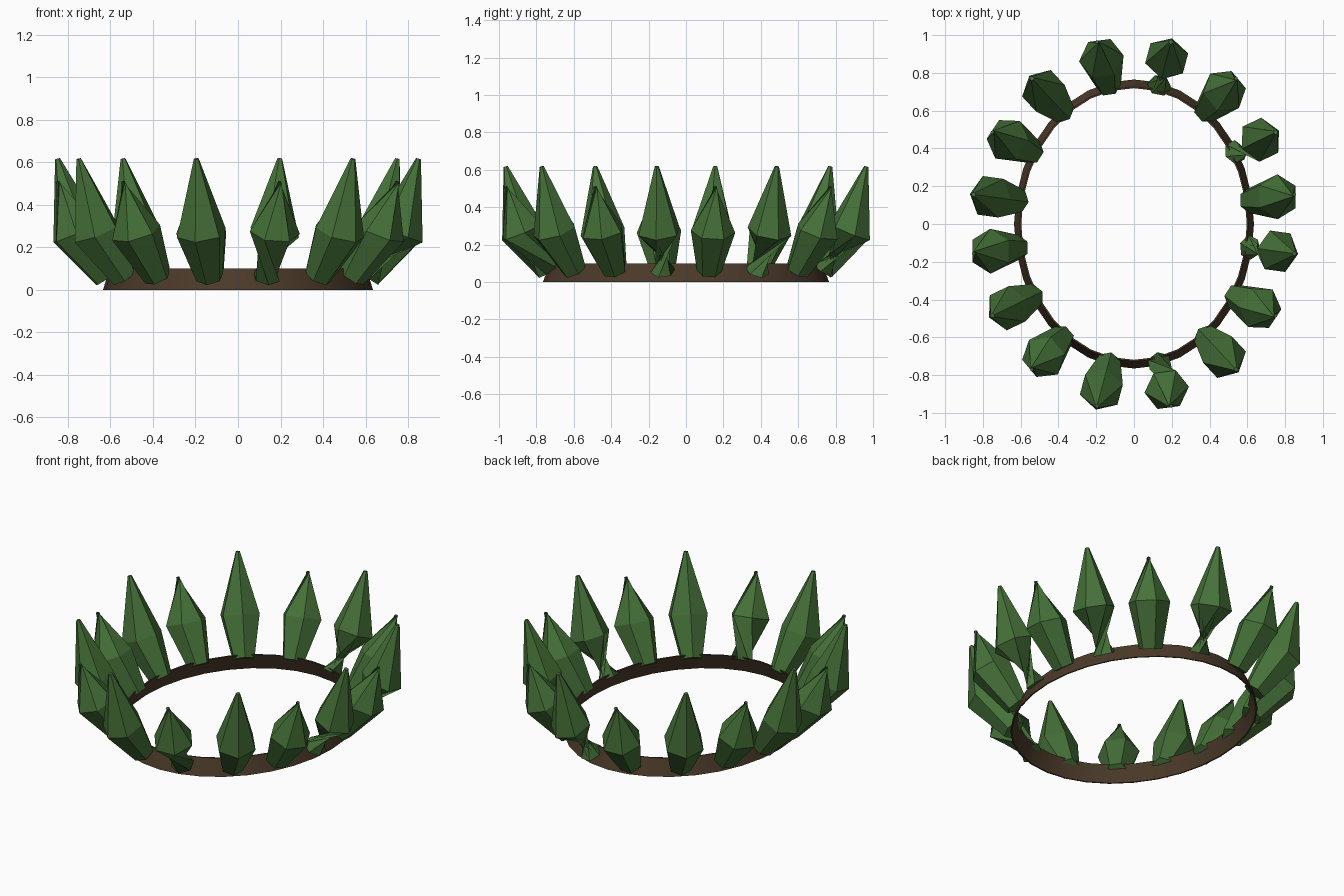
import bpy
import bmesh
from math import sin, cos, radians, tau
from mathutils import Vector

cube = bpy.data.objects.get("Cube")
if cube:
    bpy.data.objects.remove(cube, do_unlink=True)


def material(name, colour):
    m = bpy.data.materials.new(name)
    m.use_nodes = True
    m.diffuse_color = (*colour, 1)
    m.node_tree.nodes["Principled BSDF"].inputs["Base Color"].default_value = (*colour, 1)
    return m


leaf_green = material("leaf green", (0.06, 0.165, 0.04))
bark_brown = material("bark brown", (0.07, 0.042, 0.022))


def make_object(name, bm, mat):
    bmesh.ops.recalc_face_normals(bm, faces=bm.faces)
    mesh = bpy.data.meshes.new(name)
    bm.to_mesh(mesh)
    bm.free()
    mesh.materials.append(mat)
    obj = bpy.data.objects.new(name, mesh)
    bpy.context.collection.objects.link(obj)
    return obj


def bridge(bm, a, b):
    n = len(a)
    for i in range(n):
        j = (i + 1) % n
        bm.faces.new((a[i], a[j], b[j], b[i]))


# Oval band, leaning slightly inward towards the top
def make_band(segments=32):
    wall = 0.008
    profile = [(0.635, 0.765, 0), (0.605, 0.727, 0.1),
               (0.605 - wall, 0.727 - wall, 0.1), (0.635 - wall, 0.765 - wall, 0)]
    bm = bmesh.new()
    rings = [[bm.verts.new((a * cos(tau * i / segments), b * sin(tau * i / segments), z))
              for i in range(segments)] for a, b, z in profile]
    for k in range(len(rings)):
        bridge(bm, rings[k], rings[(k + 1) % len(rings)])
    band = make_object("headband", bm, bark_brown)
    bpy.context.view_layer.objects.active = band
    band.select_set(True)
    bpy.ops.object.shade_smooth_by_angle()
    band.select_set(False)


# Six-sided leaf that leans outward: each station is
# (distance outward, height, radius, lean in degrees, turn in degrees)
def make_leaf(name, root, out, stations, sides=6):
    side = Vector((-out.y, out.x, 0))
    up = Vector((0, 0, 1))
    bm = bmesh.new()
    rings = []
    for dist, z, r, lean, turn in stations:
        centre = root + out * dist + up * z
        slope = out * cos(radians(lean)) - up * sin(radians(lean))
        angles = [tau * i / sides + radians(turn) for i in range(sides)]
        rings.append([bm.verts.new(centre + (slope * cos(t) + side * sin(t)) * r)
                      for t in angles])
    for a, b in zip(rings, rings[1:]):
        bridge(bm, a, b)
    bm.faces.new(rings[0])
    bm.faces.new(rings[-1])
    make_object(name, bm, leaf_green)


make_band()

# Evenly spaced leaves around the oval, alternating tall and short
quarter = [9.5, 30.5, 52.5, 77.5]
half = quarter + [180 - t for t in reversed(quarter)]
angles = half + [t + 180 for t in half]
twisted_stems = {1: 180, 3: 155, 12: 95, 15: 165}

for i, angle in enumerate(angles):
    t = radians(angle)
    root = Vector((0.62 * cos(t), 0.75 * sin(t), 0))
    out = Vector((cos(t) / 0.62, sin(t) / 0.75, 0)).normalized()
    tall = i % 2 == 1
    turn = 0 if tall else 22
    stem_turn = turn + twisted_stems.get(i, 0)
    tip = (0.24, 0.617, 0.012, 15, turn) if tall else (0.24, 0.51, 0.01, 15, turn + 150)
    make_leaf(f"{'tall' if tall else 'short'}_leaf_{i + 1}", root, out,
              [(0, 0.06, 0.066, 35, stem_turn), (0.15, 0.27, 0.119, 23, turn), tip])
